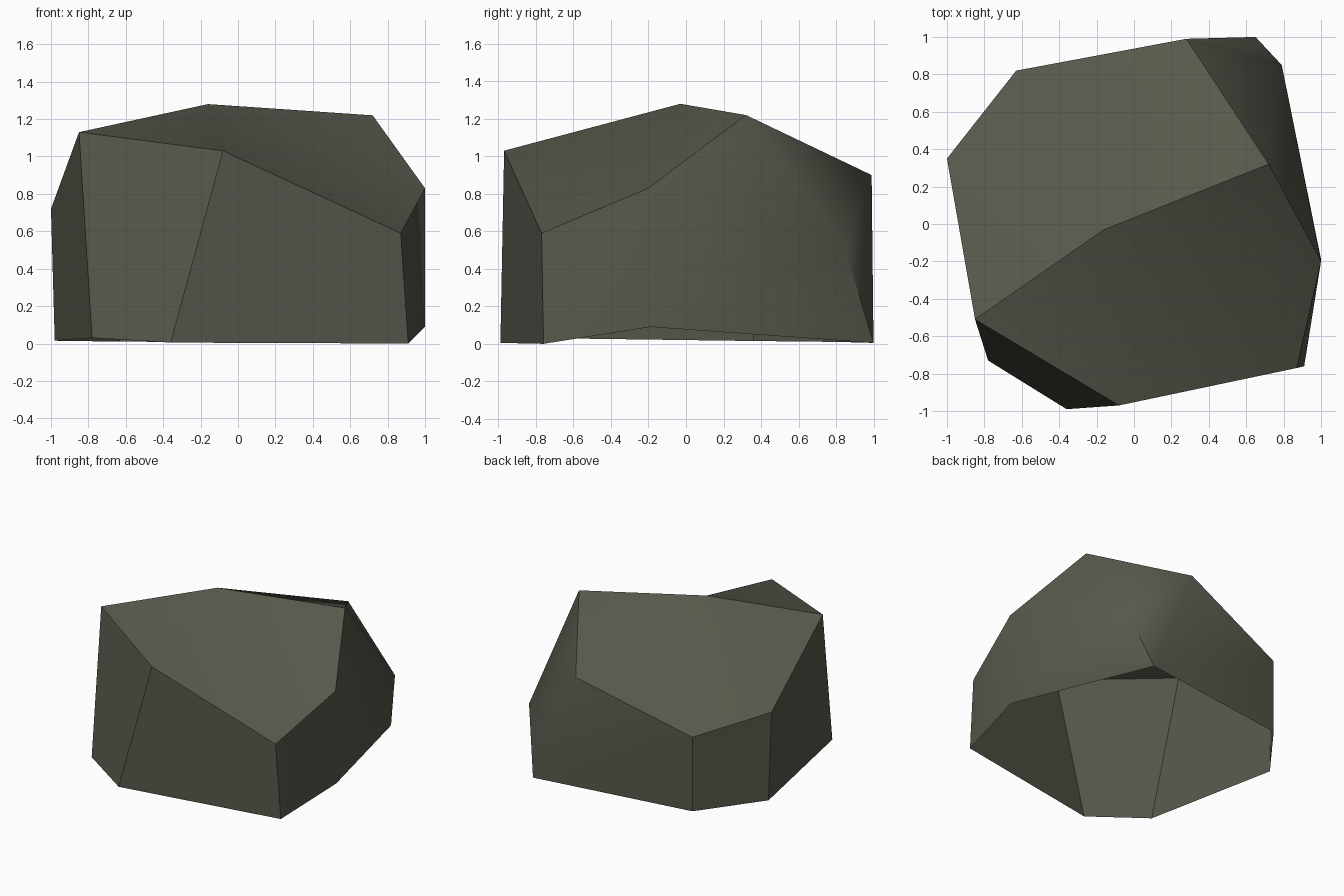
import bpy, bmesh, math

if "Cube" in bpy.data.objects:
    bpy.data.objects.remove(bpy.data.objects["Cube"])

# Rim of the top, counter-clockwise seen from above
rim = [(-0.85, -0.51, 1.13), (-0.08, -0.97, 1.03), (0.87, -0.77, 0.59),
       (1.0, -0.2, 0.83), (0.72, 0.32, 1.22), (0.28, 0.99, 0.90),
       (-0.63, 0.82, 0.60), (-1.0, 0.35, 0.72)]
# Foot of each rim corner (the fifth corner ends on a raised shoulder)
foot = [(-0.78, -0.73, 0.03), (-0.36, -0.99, 0.005), (0.91, -0.76, 0.0),
        (1.0, -0.19, 0.09), (0.79, 0.85, 0.50), (0.65, 1.0, 0.005),
        (-0.63, 0.82, 0.01), (-0.98, 0.36, 0.015)]
peak = (-0.16, -0.03, 1.28)

bm = bmesh.new()
top = [bm.verts.new(p) for p in rim]
low = [bm.verts.new(p) for p in foot]
apex = bm.verts.new(peak)

for i in range(8):
    j = (i + 1) % 8
    # Sloping cap
    bm.faces.new((top[i], top[j], apex))
    # Side walls, split beside the shoulder
    if i in (3, 4):
        s = low[4]
        if i == 3:
            bm.faces.new((top[3], low[3], s))
            bm.faces.new((top[3], s, top[4]))
        else:
            bm.faces.new((top[4], s, top[5]))
            bm.faces.new((s, low[5], top[5]))
    else:
        bm.faces.new((low[i], low[j], top[j], top[i]))
# Lower back-right wall; the underside stays open
bm.faces.new((low[3], low[5], low[4]))

mesh = bpy.data.meshes.new("rock")
bm.to_mesh(mesh)
bm.free()
rock = bpy.data.objects.new("rock", mesh)
bpy.context.collection.objects.link(rock)

# Dark olive stone
stone = bpy.data.materials.new("dark stone")
stone.diffuse_color = (0.098, 0.096, 0.072, 1)
stone.use_nodes = True
stone.node_tree.nodes["Principled BSDF"].inputs["Base Color"].default_value = stone.diffuse_color
mesh.materials.append(stone)

# Soft shading across shallow folds only
bpy.context.view_layer.objects.active = rock
rock.select_set(True)
bpy.ops.object.shade_smooth_by_angle(angle=math.radians(38))
